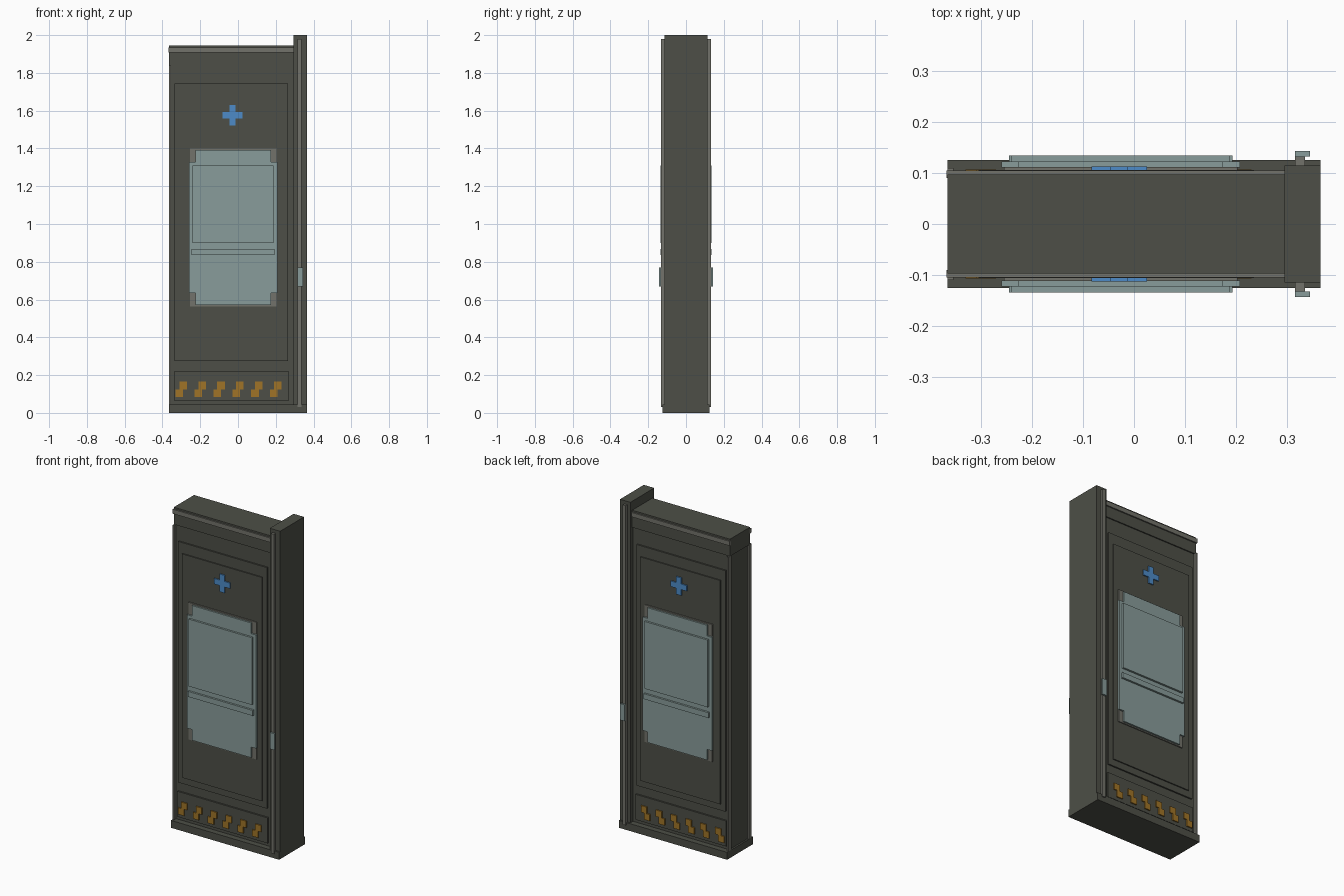
import bpy
import bmesh
from mathutils import Vector

cube = bpy.data.objects.get("Cube")
if cube:
    bpy.data.objects.remove(cube, do_unlink=True)


def material(name, rgb):
    mat = bpy.data.materials.new(name)
    mat.use_nodes = True
    mat.diffuse_color = (*rgb, 1)
    mat.node_tree.nodes["Principled BSDF"].inputs["Base Color"].default_value = (*rgb, 1)
    return mat


DARK = material("dark olive metal", (0.075, 0.078, 0.063))
GREY = material("worn grey trim", (0.17, 0.17, 0.145))
GLASS = material("pale teal screen", (0.25, 0.335, 0.325))
BLUE = material("blue emblem", (0.075, 0.26, 0.58))
ORANGE = material("orange hazard", (0.35, 0.175, 0.02))


def finish(name, bm, mat):
    bmesh.ops.recalc_face_normals(bm, faces=bm.faces)
    mesh = bpy.data.meshes.new(name)
    bm.to_mesh(mesh)
    bm.free()
    mesh.materials.append(mat)
    obj = bpy.data.objects.new(name, mesh)
    bpy.context.collection.objects.link(obj)
    return obj


def box(name, mat, x, y, z):
    """Box from (min, max) ranges."""
    bm = bmesh.new()
    bmesh.ops.create_cube(bm, size=1)
    low, high = Vector((x[0], y[0], z[0])), Vector((x[1], y[1], z[1]))
    for v in bm.verts:
        v.co = (low + high) / 2 + v.co * (high - low)
    return finish(name, bm, mat)


def plate(name, mat, outline, inner, outer):
    """Outline in x and z, extruded in y, on the front and on the back."""
    for side, sign in (("front", -1), ("back", 1)):
        bm = bmesh.new()
        face = bm.faces.new([bm.verts.new((x, sign * inner, z)) for x, z in outline])
        new = bmesh.ops.extrude_face_region(bm, geom=[face])["geom"]
        verts = [g for g in new if isinstance(g, bmesh.types.BMVert)]
        bmesh.ops.translate(bm, verts=verts, vec=(0, sign * (outer - inner), 0))
        finish(f"{side}_{name}", bm, mat)


def rect(x0, x1, z0, z1):
    return [(x0, z0), (x1, z0), (x1, z1), (x0, z1)]


def plus(x0, x1, z0, z1, dx, dz):
    """Rectangle with its corners notched by dx and dz."""
    a, b, c, d = x0 + dx, x1 - dx, z0 + dz, z1 - dz
    return [(a, z0), (b, z0), (b, c), (x1, c), (x1, d), (b, d),
            (b, z1), (a, z1), (a, d), (x0, d), (x0, c), (a, c)]


# Main structure
box("base", DARK, (-0.365, 0.365), (-0.125, 0.125), (0, 0.045))
box("door_core", DARK, (-0.355, 0.297), (-0.09, 0.09), (0.04, 1.85))
box("header", DARK, (-0.365, 0.297), (-0.097, 0.097), (1.84, 1.945))
box("side_post", DARK, (0.295, 0.365), (-0.115, 0.115), (0.04, 2))

# Trim strips and rails
plate("header_strip", GREY, rect(-0.367, 0.295, 1.908, 1.935), 0.09, 0.105)
plate("edge_rail", GREY, rect(-0.365, -0.354, 0.045, 1.84), 0.085, 0.11)
plate("post_rail", GREY, rect(0.315, 0.335, 0.03, 1.98), 0.112, 0.132)
plate("post_handle", GLASS, rect(0.315, 0.345, 0.67, 0.77), 0.132, 0.143)

# Stepped door panels
plate("outer_panel", DARK, rect(-0.335, 0.265, 0.275, 1.745), 0.088, 0.099)
plate("inner_panel", DARK, rect(-0.305, 0.235, 0.315, 1.68), 0.098, 0.106)
plate("kick_panel", DARK, rect(-0.34, 0.27, 0.065, 0.22), 0.088, 0.1)

# Screen with grey corners
plate("screen_backing", GREY, rect(-0.255, 0.203, 0.563, 1.4), 0.104, 0.112)
plate("screen", GLASS, plus(-0.26, 0.208, 0.57, 1.392, 0.034, 0.065), 0.111, 0.122)
plate("screen_display", GLASS, rect(-0.24, 0.187, 0.9, 1.31), 0.121, 0.134)
plate("screen_bar", GLASS, rect(-0.245, 0.193, 0.835, 0.868), 0.121, 0.134)

# Cross emblem
plate("emblem", BLUE, plus(-0.083, 0.025, 1.521, 1.629, 0.037, 0.037), 0.105, 0.113)

# Row of stepped hazard marks
for i in range(6):
    x = -0.33 + i * 0.1
    outline = [(x, 0.085), (x + 0.04, 0.085), (x + 0.04, 0.125), (x + 0.06, 0.125),
               (x + 0.06, 0.165), (x + 0.02, 0.165), (x + 0.02, 0.125), (x, 0.125)]
    plate(f"hazard_mark_{i + 1}", ORANGE, outline, 0.099, 0.107)
